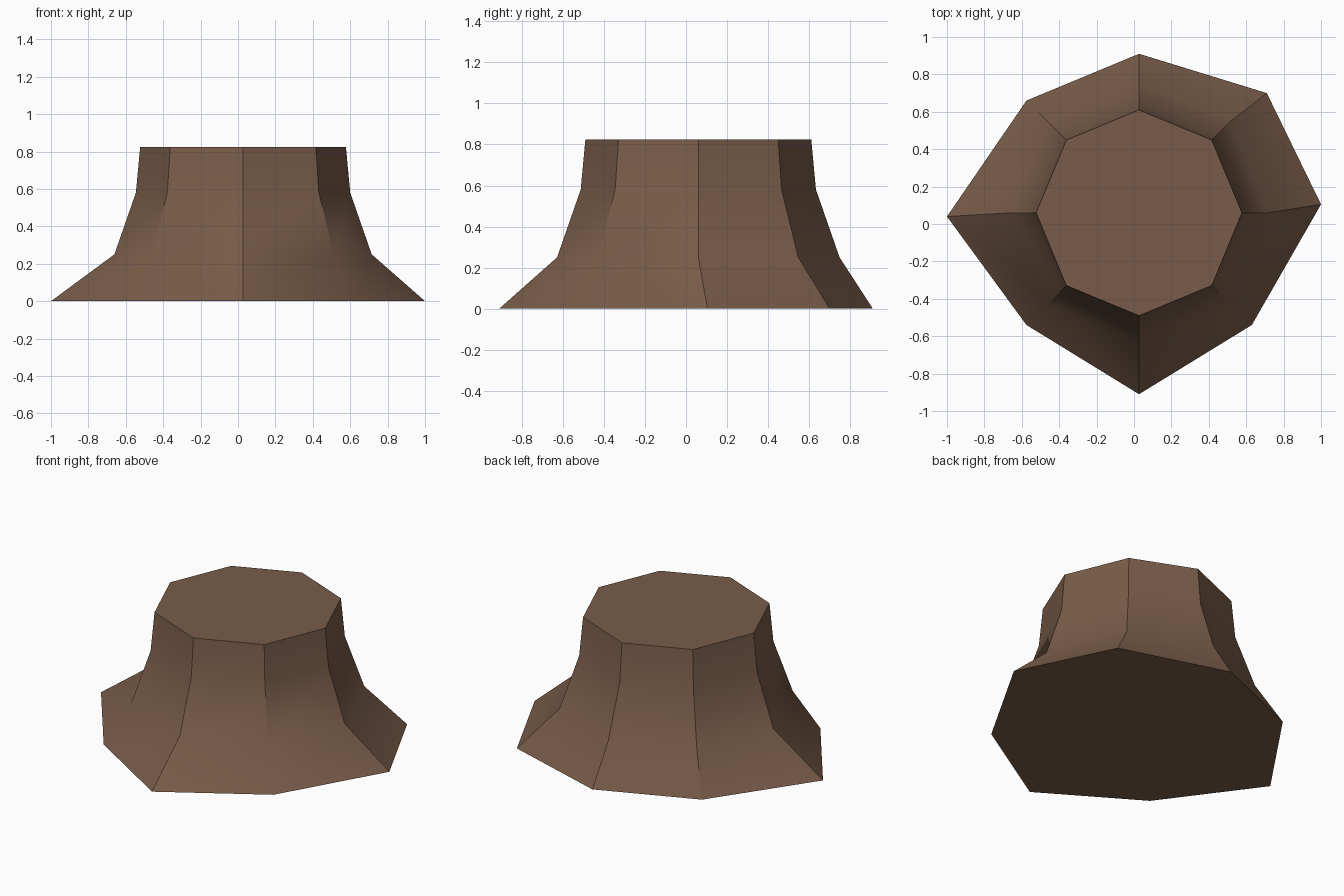
import bpy, bmesh, math

if "Cube" in bpy.data.objects:
    bpy.data.objects.remove(bpy.data.objects["Cube"])

# Bark colour
bark = bpy.data.materials.new("brown bark")
bark.diffuse_color = (0.19, 0.108, 0.067, 1)
bark.use_nodes = True
bark.node_tree.nodes["Principled BSDF"].inputs["Base Color"].default_value = bark.diffuse_color

CX, CY, SIDES = 0.027, 0.06, 8

def ring(radius):
    return [(CX + radius * math.cos(math.tau * i / SIDES),
             CY + radius * math.sin(math.tau * i / SIDES)) for i in range(SIDES)]

# Irregular root flare at the ground, regular octagons above
foot = [(1.0, 0.105), (0.71, 0.70), (CX, 0.91), (-0.575, 0.66),
        (-1.0, 0.04), (-0.575, -0.54), (CX, -0.91), (0.63, -0.54)]
levels = [(0, foot), (0.25, ring(0.688)), (0.58, ring(0.573)), (0.825, ring(0.55))]

# Skin the rings into a closed stump
bm = bmesh.new()
rings = [[bm.verts.new((x, y, z)) for x, y in pts] for z, pts in levels]
for low, high in zip(rings, rings[1:]):
    for i in range(SIDES):
        j = (i + 1) % SIDES
        bm.faces.new((low[i], low[j], high[j], high[i]))
bm.faces.new(rings[0][::-1])
bm.faces.new(rings[-1])

mesh = bpy.data.meshes.new("stump")
bm.to_mesh(mesh)
bm.free()
mesh.materials.append(bark)
stump = bpy.data.objects.new("stump", mesh)
bpy.context.collection.objects.link(stump)

# Soft bands up the trunk, crisp corners around it
bpy.context.view_layer.objects.active = stump
stump.select_set(True)
bpy.ops.object.shade_smooth_by_angle(angle=math.radians(30))
